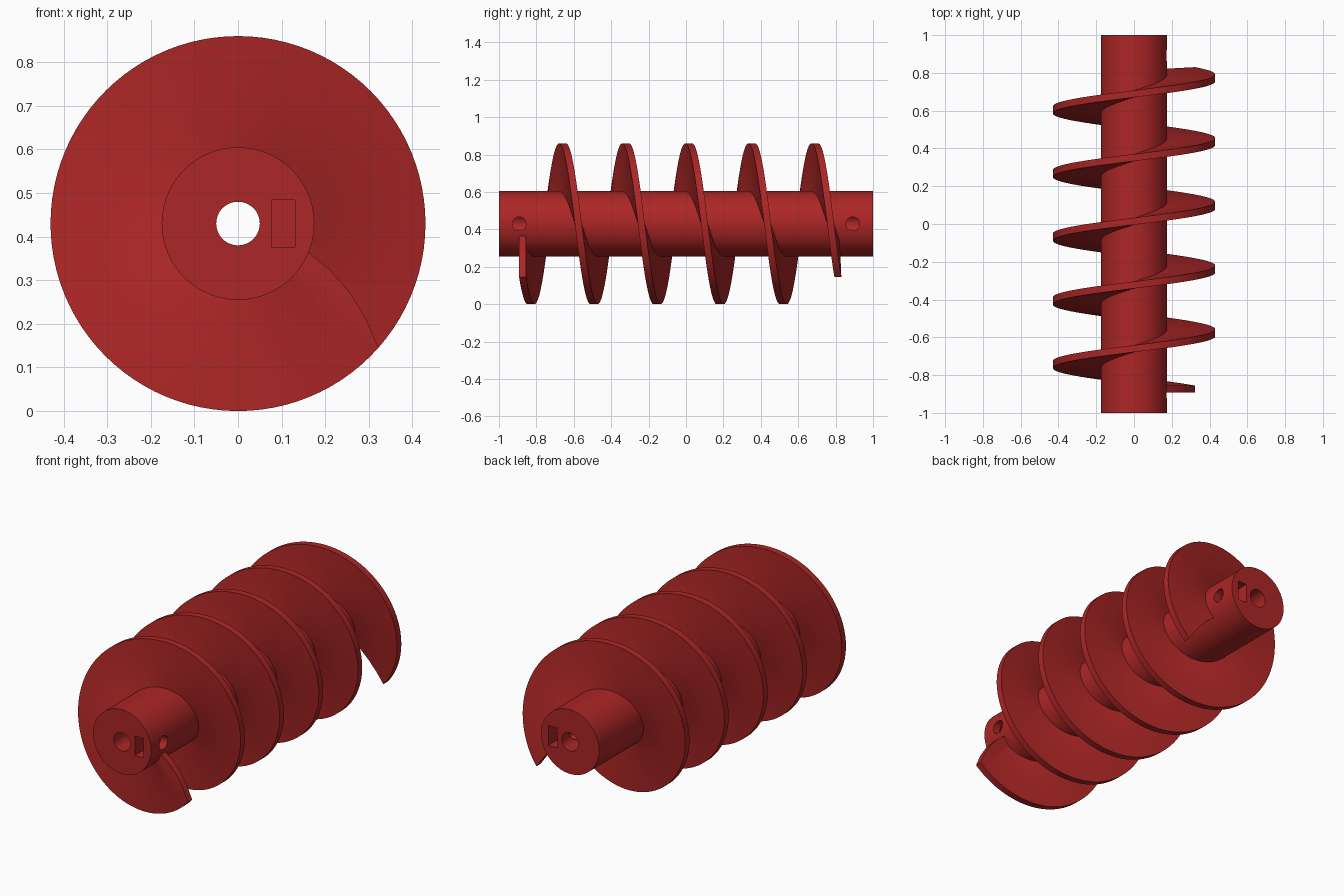
import bpy, bmesh, math
from mathutils import Matrix

if "Cube" in bpy.data.objects:
    bpy.data.objects.remove(bpy.data.objects["Cube"])

R, HUB, AXIS = 0.43, 0.175, 0.43   # flight radius, hub radius, axis height
red = bpy.data.materials.new("dark_red")
red.diffuse_color = (0.413, 0.019, 0.019, 1)
red.use_nodes = True
red.node_tree.nodes["Principled BSDF"].inputs["Base Color"].default_value = red.diffuse_color


def add_object(name, bm):
    bmesh.ops.recalc_face_normals(bm, faces=bm.faces)
    mesh = bpy.data.meshes.new(name)
    bm.to_mesh(mesh)
    bm.free()
    ob = bpy.data.objects.new(name, mesh)
    bpy.context.collection.objects.link(ob)
    mesh.materials.append(red)
    return ob


def cylinder(name, radius, length, axis, loc, sides):
    bm = bmesh.new()
    bmesh.ops.create_cone(bm, cap_ends=True, segments=sides, radius1=radius,
                          radius2=radius, depth=length,
                          matrix=Matrix.Translation(loc) @ Matrix.Rotation(math.pi / 2, 4, axis))
    return add_object(name, bm)


def box(name, size, loc):
    bm = bmesh.new()
    bmesh.ops.create_cube(bm, size=1, matrix=Matrix.Translation(loc) @ Matrix.Diagonal((*size, 1)))
    return add_object(name, bm)


def smooth(ob):
    bpy.ops.object.select_all(action='DESELECT')
    ob.select_set(True)
    bpy.context.view_layer.objects.active = ob
    bpy.ops.object.shade_smooth_by_angle(angle=math.radians(30))


# Hub with through bore; each end has a nut pocket and a set-screw hole
hub = cylinder("hub", HUB, 2.0, 'X', (0, 0, AXIS), 96)
cutters = [cylinder("bore_cutter", 0.05, 2.2, 'X', (0, 0, AXIS), 48)]
for s in (-1, 1):
    cutters.append(box("nut_pocket_cutter", (0.054, 0.4, 0.108), (0.104, s * 1.035, AXIS)))
    cutters.append(cylinder("screw_hole_cutter", 0.037, 0.25, 'Y', (0.135, s * 0.892, AXIS), 32))
for c in cutters:
    mod = hub.modifiers.new(c.name, 'BOOLEAN')
    mod.operation, mod.solver, mod.object = 'DIFFERENCE', 'EXACT', c
bpy.context.view_layer.update()
evaluated = hub.evaluated_get(bpy.context.evaluated_depsgraph_get())
cut_mesh = bpy.data.meshes.new_from_object(evaluated)
hub.modifiers.clear()
hub.data = cut_mesh
for c in cutters:
    bpy.data.objects.remove(c)
smooth(hub)

# Helical flight: five turns, with slanted cuts at both ends
START, PITCH, TURNS, THICK = -0.874, 0.3372, 5, 0.037
STEPS, RINGS = 480, 4
bm = bmesh.new()
rows = []
for i in range(STEPS + 1):
    f = i / STEPS
    front, back = [], []
    for k in range(RINGS + 1):
        u = k / RINGS
        r = 0.168 + (R - 0.168) * u
        t0 = -math.radians(20) * (1 - u)                       # root starts earlier
        t1 = TURNS * math.tau - math.radians(10) * (1 - u)     # root ends earlier
        t = t0 + (t1 - t0) * f
        a = math.radians(-41.5) - t
        y = max(START + PITCH * t / math.tau, START)
        x, z = r * math.cos(a), AXIS + r * math.sin(a)
        front.append(bm.verts.new((x, y - THICK / 2, z)))
        back.append(bm.verts.new((x, y + THICK / 2, z)))
    rows.append(front + back[::-1])
n = len(rows[0])
for a, b in zip(rows, rows[1:]):
    for k in range(n):
        j = (k + 1) % n
        bm.faces.new((a[k], a[j], b[j], b[k]))
# End caps of the flight
for row in (rows[0], rows[-1]):
    for k in range(RINGS):
        bm.faces.new((row[k], row[k + 1], row[n - 2 - k], row[n - 1 - k]))
smooth(add_object("helical_flight", bm))
